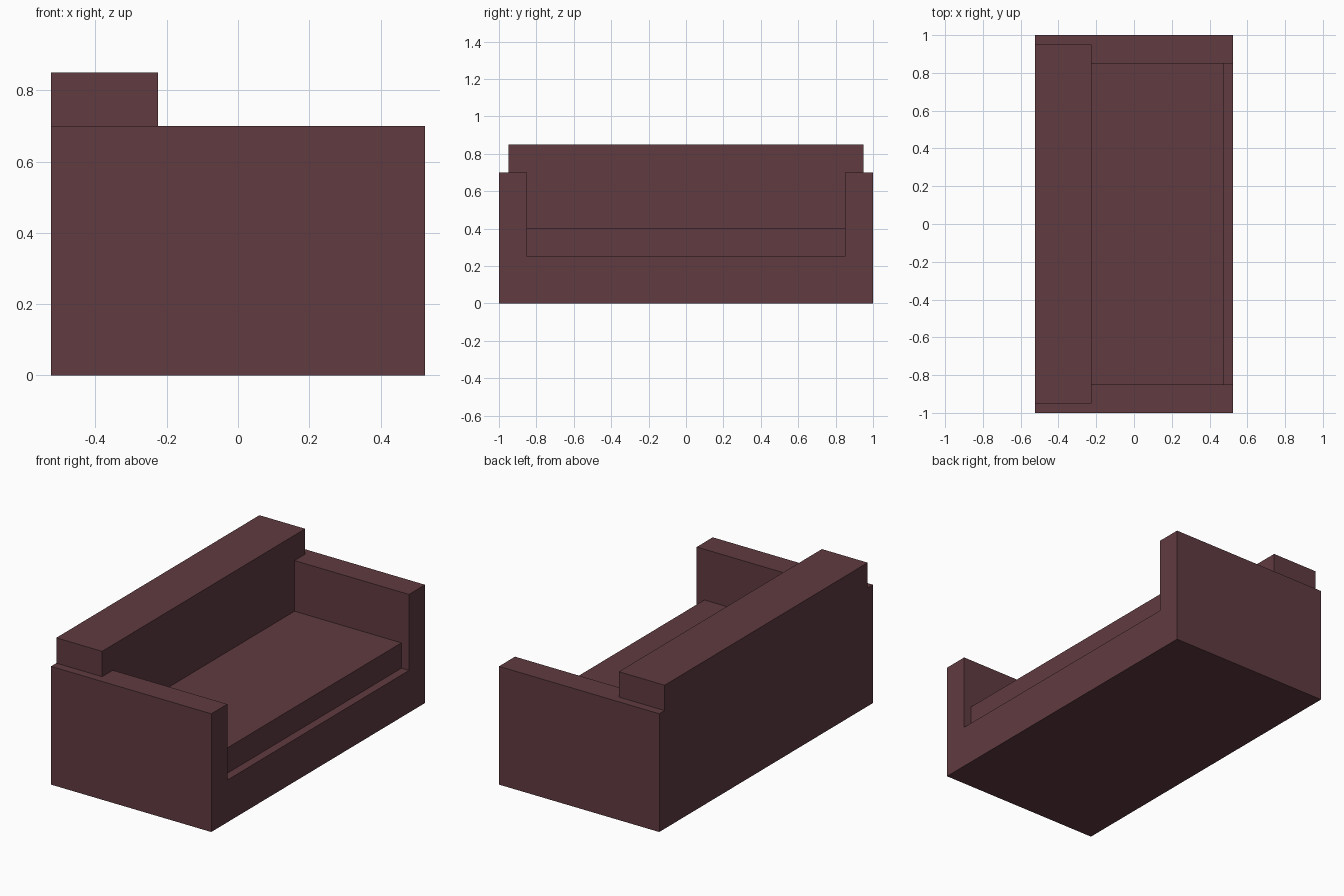
import bpy
import bmesh

cube = bpy.data.objects.get("Cube")
if cube:
    bpy.data.objects.remove(cube, do_unlink=True)

# Single upholstery colour
COLOUR = (0.115, 0.043, 0.052, 1.0)
fabric = bpy.data.materials.new("dark maroon fabric")
fabric.use_nodes = True
fabric.diffuse_color = COLOUR
bsdf = next(n for n in fabric.node_tree.nodes if n.type == 'BSDF_PRINCIPLED')
bsdf.inputs["Base Color"].default_value = COLOUR

# Main dimensions
BACK_X, FRONT_X = -0.525, 0.525
BACKREST_X, CUSHION_X = -0.225, 0.475
SIDE, ARM_INNER, BACKREST_SIDE = 1.0, 0.85, 0.95
SEAT_Z, CUSHION_Z, ARM_Z, TOP_Z = 0.25, 0.40, 0.70, 0.85


def extrude_profile(name, half, x0, x1):
    """Mirror a half profile of (y, z) points across y = 0 and extrude it along x."""
    profile = half + [(-y, z) for y, z in reversed(half)]
    bm = bmesh.new()
    face = bm.faces.new([bm.verts.new((x0, y, z)) for y, z in profile])
    result = bmesh.ops.extrude_face_region(bm, geom=[face], use_keep_orig=True)
    moved = [v for v in result["geom"] if isinstance(v, bmesh.types.BMVert)]
    bmesh.ops.translate(bm, verts=moved, vec=(x1 - x0, 0, 0))
    bmesh.ops.recalc_face_normals(bm, faces=bm.faces)
    mesh = bpy.data.meshes.new(name)
    bm.to_mesh(mesh)
    bm.free()
    mesh.materials.append(fabric)
    obj = bpy.data.objects.new(name, mesh)
    bpy.context.collection.objects.link(obj)
    return obj


# Base and both armrests as one U-shaped body
extrude_profile("base_and_armrests",
                [(SIDE, 0), (SIDE, ARM_Z), (ARM_INNER, ARM_Z), (ARM_INNER, SEAT_Z)],
                BACK_X, FRONT_X)

# Backrest fits between the armrests and overhangs their tops
extrude_profile("backrest",
                [(ARM_INNER, SEAT_Z), (ARM_INNER, ARM_Z),
                 (BACKREST_SIDE, ARM_Z), (BACKREST_SIDE, TOP_Z)],
                BACK_X, BACKREST_X)

# Seat cushion, set back slightly from the front edge
extrude_profile("seat_cushion",
                [(ARM_INNER, SEAT_Z), (ARM_INNER, CUSHION_Z)],
                BACKREST_X, CUSHION_X)
